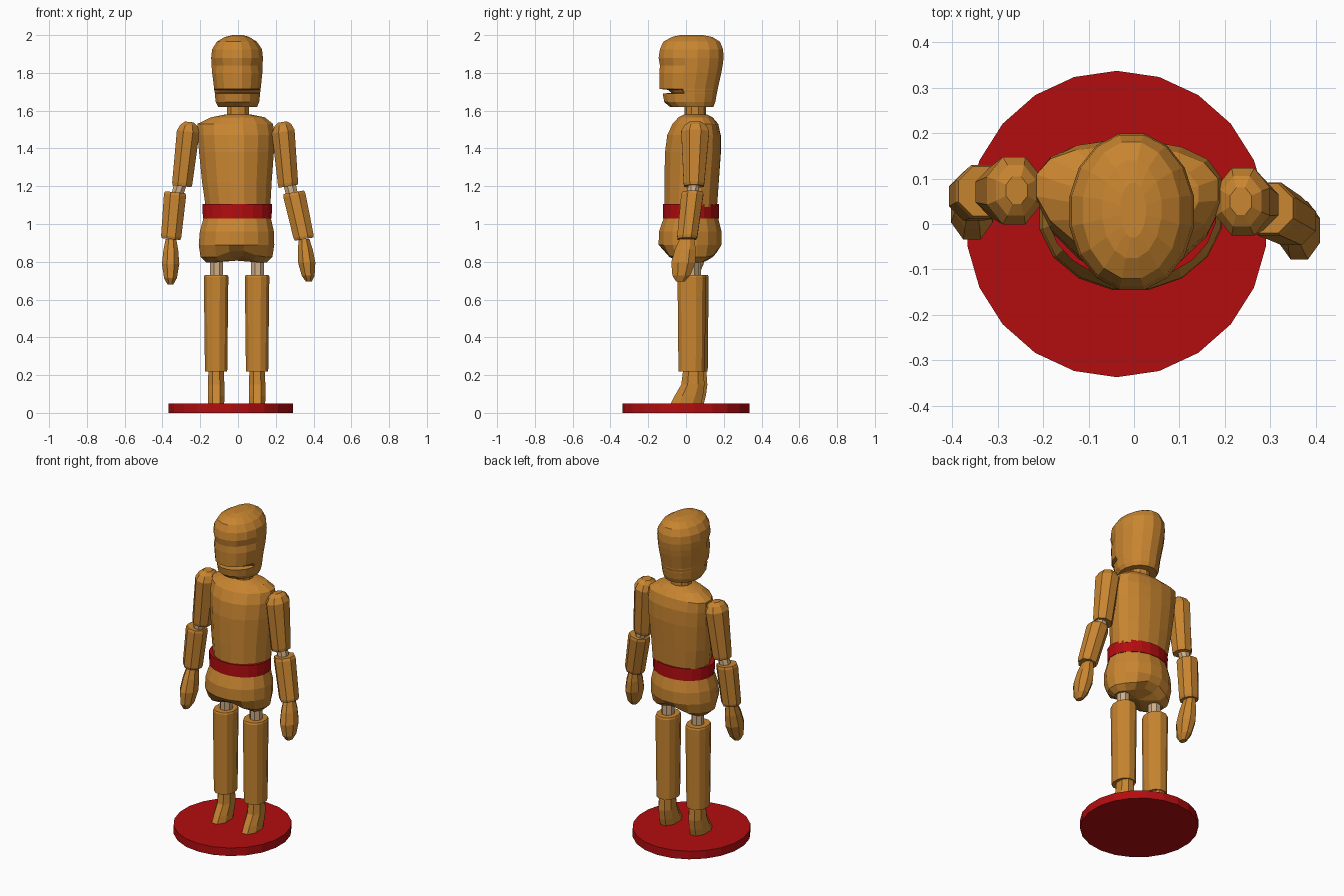
import bpy, bmesh, math

if "Cube" in bpy.data.objects:
    bpy.data.objects.remove(bpy.data.objects["Cube"])


def material(name, rgb):
    m = bpy.data.materials.new(name)
    m.diffuse_color = (*rgb, 1)
    m.use_nodes = True
    m.node_tree.nodes["Principled BSDF"].inputs["Base Color"].default_value = m.diffuse_color
    return m


WOOD = material("wood", (0.58, 0.235, 0.03))
RED = material("red paint", (0.45, 0.004, 0.005))
PIN = material("pale peg wood", (0.62, 0.42, 0.24))


def loft(name, rings, mat, n=8, tilt=0.0, power=1.0, shape=None):
    """Skin flat-faced rings given as (z, half width, front y, back y, centre x)."""
    bm = bmesh.new()
    loops = []
    fit = math.cos(math.pi / n) if n % 4 == 0 else 1
    for z, rx, y0, y1, cx in rings:
        loop = []
        for i in range(n):
            a = 2 * math.pi * (i + 0.5) / n
            c, s = (math.copysign(abs(v / fit) ** power, v) for v in (math.cos(a), math.sin(a)))
            co = [cx + c * rx, (y0 + y1) / 2 + s * (y1 - y0) / 2, z + tilt * c * rx]
            if shape:
                shape(co, z)
            loop.append(bm.verts.new(co))
        loops.append(loop)
    for a, b in zip(loops, loops[1:]):
        for i in range(n):
            j = (i + 1) % n
            bm.faces.new((a[i], a[j], b[j], b[i]))
    # caps as fans so bent rims stay clean
    for loop in (loops[0], loops[-1]):
        mid = bm.verts.new([sum(v.co[k] for v in loop) / n for k in range(3)])
        for i in range(n):
            bm.faces.new((loop[i], loop[(i + 1) % n], mid))
    bmesh.ops.recalc_face_normals(bm, faces=bm.faces)
    me = bpy.data.meshes.new(name)
    bm.to_mesh(me)
    bm.free()
    me.materials.append(mat)
    ob = bpy.data.objects.new(name, me)
    bpy.context.collection.objects.link(ob)


def limb(name, low, high, r_low, r_high, profile, mat=WOOD, **kw):
    """Tapered limb between two points; profile lists (fraction, scale)."""
    rings = []
    for t, s in profile:
        x, y, z = (a + (b - a) * t for a, b in zip(low, high))
        rx, ry = (s * (a + (b - a) * t) for a, b in zip(r_low, r_high))
        rings.append((z, rx, y - ry, y + ry, x))
    loft(name, rings, mat, **kw)


STRAIGHT = ((0, 1), (1, 1))
TURNED = ((0, .92), (.06, 1), (.94, 1), (1, .92))
SHOULDER = ((0, .95), (.05, 1), (.85, 1.03), (.95, .75), (1, .4))
MITTEN = ((0, .35), (.14, .75), (.45, 1), (.75, .85), (1, .6))

# round stand
limb("stand", (-.038, 0, 0), (-.038, 0, .05), (.332, .337), (.332, .337), STRAIGHT, RED, n=22)

# feet, legs and hip pegs
for side, x, y in (("left", -.116, .045), ("right", .101, .03)):
    loft(side + "_foot", [(.05, .043, y - .11, y + .05, x), (.09, .044, y - .09, y + .06, x),
                          (.15, .044, y - .055, y + .068, x), (.23, .04, y - .045, y + .062, x)],
         WOOD, power=.9)
    limb(side + "_leg", (x, y, .22), (x, y, .73), (.059, .07), (.065, .075),
         ((0, 1), (.98, 1), (1, .94)), n=12, power=.9)
    limb(side + "_hip_peg", (x + .003, y, .7), (x + .003, y, .86), (.034, .035), (.034, .035),
         STRAIGHT, PIN)


# pelvis, with the crotch raised between the legs
def crotch(co, z):
    if z < .84:
        co[2] += .045 * max(0, 1 - abs(co[0]) / .12)


loft("pelvis", [(.795, .158, -.06, .12, -.008), (.825, .19, -.11, .165, -.008),
                (.89, .2, -.145, .188, -.008), (.96, .196, -.143, .188, -.006),
                (1.04, .176, -.115, .168, -.004)], WOOD, n=16, shape=crotch)

# belt
limb("belt", (-.004, .026, 1.03), (-.004, .026, 1.105), (.182, .148), (.184, .148),
     STRAIGHT, RED, n=20)


# torso, with shoulders swept back
def sweep(co, z):
    co[1] += .8 * co[0] ** 2


loft("torso", [(1.09, .171, -.115, .163, 0), (1.22, .184, -.115, .172, -.006),
               (1.38, .198, -.112, .183, -.008), (1.47, .204, -.1, .182, -.01),
               (1.53, .2, -.072, .168, -.015), (1.565, .142, -.04, .14, 0),
               (1.58, .065, -.01, .11, 0)], WOOD, n=16, shape=sweep)

# neck
limb("neck", (0, .048, 1.55), (0, .048, 1.65), (.061, .057), (.061, .057), STRAIGHT, n=10)


# head, with mouth slit and shallow eye sockets
def face(co, z):
    if 1.694 < z < 1.712 and co[1] < -.06:
        co[1] += .045
    if z == 1.84 and -.13 < co[1] < -.03:
        co[0] *= .93


jaw = [(z, .12, -.123, .163, -.003) for z in (1.69, 1.695)]
lip = [(z, .123, -.139, .168, -.003) for z in (1.71, 1.715)]
loft("head", [(1.62, .103, -.085, .145, -.002), (1.645, .115, -.115, .155, -.003)] + jaw + lip + [
    (1.80, .133, -.141, .187, -.004), (1.84, .135, -.138, .194, -.005),
    (1.88, .137, -.145, .199, -.005), (1.925, .132, -.138, .196, -.005),
    (1.965, .106, -.12, .18, -.006), (1.99, .065, -.075, .14, -.005),
    (2.0, .028, -.03, .09, -.002)], WOOD, n=16, shape=face)

# arms from shoulder, elbow, wrist and fingertip; the two sides hang differently
arms = {
    "left": (-.1, (-.258, .074, 1.54), (-.297, .07, 1.2), (-.332, .072, 1.168),
             (-.355, .06, .92), (-.358, .005, .68)),
    "right": (.17, (.235, .05, 1.54), (.266, .042, 1.2), (.295, .035, 1.168),
              (.35, .005, .92), (.375, -.03, .695)),
}
for side, (tilt, shoulder, elbow, cuff, wrist, tip) in arms.items():
    limb(side + "_upper_arm", elbow, shoulder, (.053, .054), (.059, .075), SHOULDER, tilt=tilt)
    ex, ey, ez = cuff
    limb(side + "_elbow_peg", (ex, ey, ez - .05), (elbow[0], elbow[1], ez + .07),
         (.03, .03), (.035, .03), STRAIGHT, PIN)
    limb(side + "_forearm", wrist, cuff, (.053, .053), (.059, .059), TURNED, tilt=tilt)
    limb(side + "_hand", tip, wrist, (.045, .062), (.047, .066), MITTEN)
